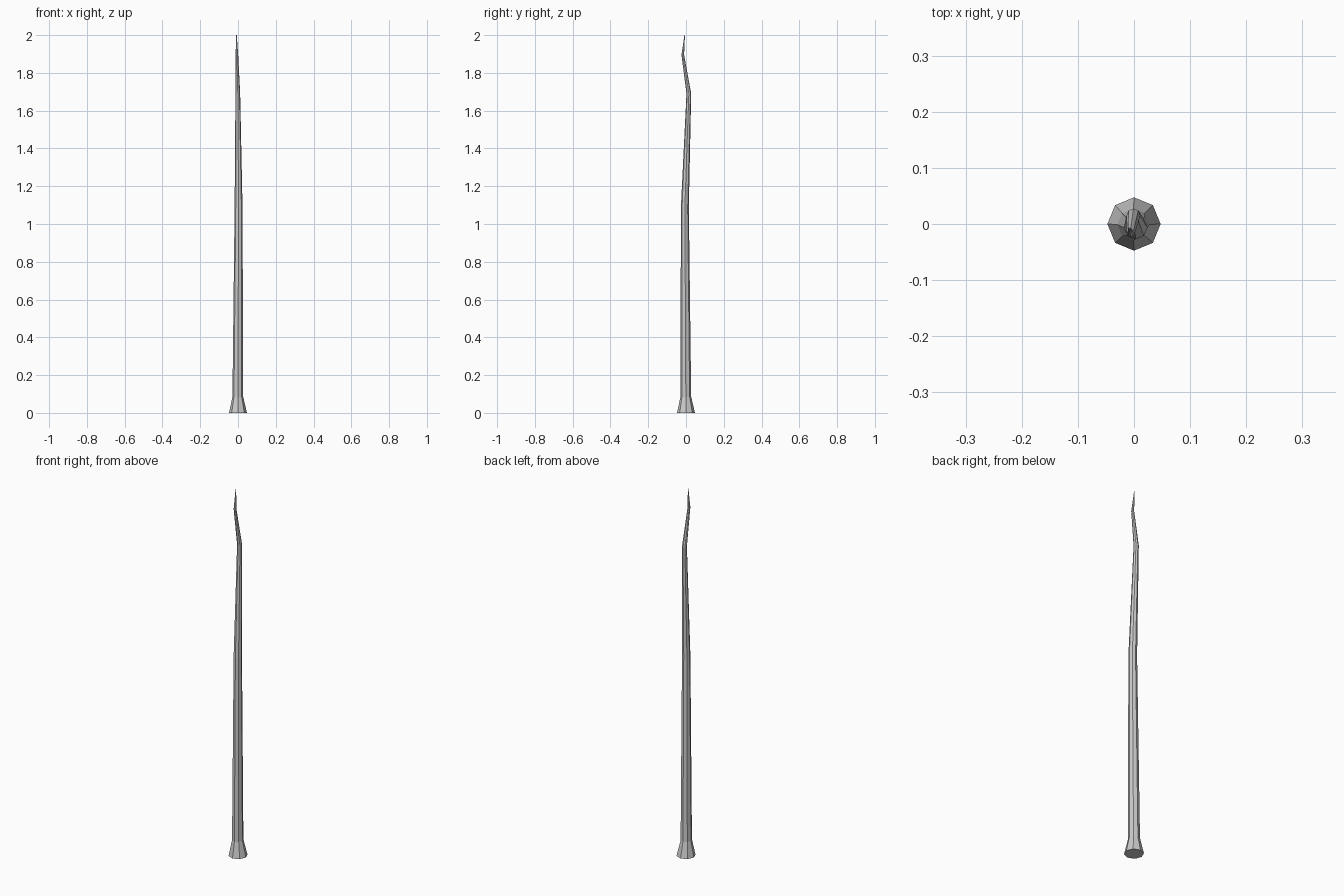
import bpy, bmesh, math

if "Cube" in bpy.data.objects:
    bpy.data.objects.remove(bpy.data.objects["Cube"])

SIDES = 8
# centre x, centre y, height, radius of each ring along the crooked shaft
RINGS = [
    (0.0, 0.0, 0.0, 0.0475),
    (-0.001, -0.001, 0.085, 0.0285),
    (0.003, -0.006, 1.09, 0.021),
    (-0.001, 0.015, 1.69, 0.0125),
    (-0.006, -0.017, 1.895, 0.007),
    (-0.008, -0.007, 2.0, 0.0015),
]

bm = bmesh.new()
loops = []
for cx, cy, z, r in RINGS:
    loops.append([bm.verts.new((cx + r * math.cos(2 * math.pi * i / SIDES),
                                cy + r * math.sin(2 * math.pi * i / SIDES), z))
                  for i in range(SIDES)])

# flat sides between neighbouring rings
for a, b in zip(loops, loops[1:]):
    for i in range(SIDES):
        j = (i + 1) % SIDES
        bm.faces.new((a[i], a[j], b[j], b[i]))

# foot and tip caps
bm.faces.new(loops[0][::-1])
bm.faces.new(loops[-1])

mesh = bpy.data.meshes.new("tapered_pole")
bm.to_mesh(mesh)
bm.free()
bpy.context.collection.objects.link(bpy.data.objects.new("tapered_pole", mesh))
